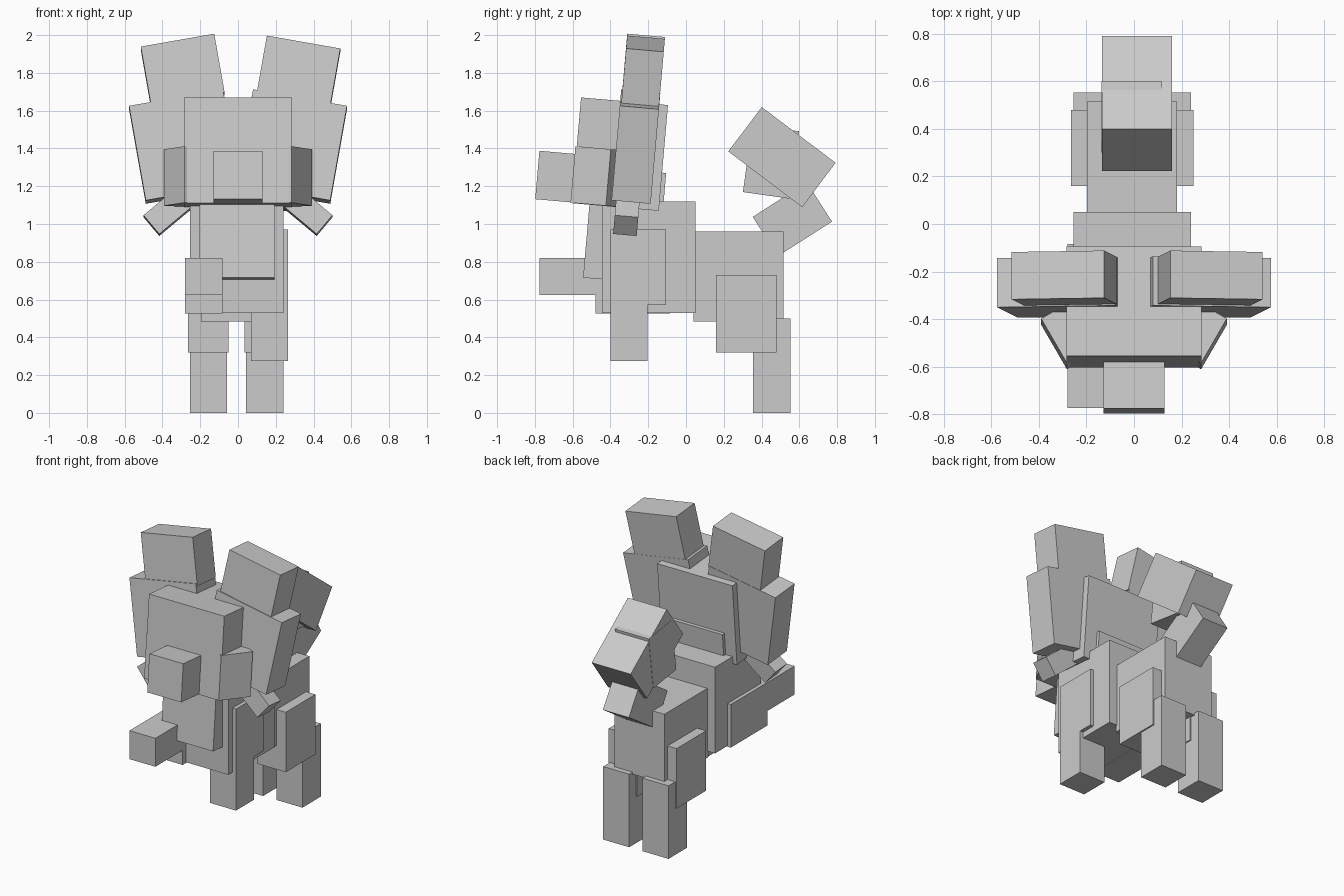
import bpy
from math import radians
from mathutils import Matrix, Vector

if "Cube" in bpy.data.objects:
    bpy.data.objects.remove(bpy.data.objects["Cube"])

grey = bpy.data.materials.new("light_grey")
grey.diffuse_color = (0.6, 0.6, 0.6, 1)
grey.use_nodes = True
grey.node_tree.nodes["Principled BSDF"].inputs["Base Color"].default_value = grey.diffuse_color


def block(name, center, size, tilt=0, roll=0, turn=0):
    """Box with pitch (tilt, about x), applied after roll (about y) and turn (about z)."""
    rot = (Matrix.Rotation(radians(tilt), 4, 'X')
           @ Matrix.Rotation(radians(roll), 4, 'Y')
           @ Matrix.Rotation(radians(turn), 4, 'Z'))
    bpy.ops.mesh.primitive_cube_add(size=1)
    ob = bpy.context.object
    ob.name = name
    ob.data.transform(Matrix.Translation(center) @ rot @ Matrix.Diagonal((*size, 1)))
    ob.data.materials.append(grey)
    return ob


def span(name, x, y, z):
    """Upright box given by its extents."""
    lo, hi = Vector((x[0], y[0], z[0])), Vector((x[1], y[1], z[1]))
    return block(name, (lo + hi) / 2, hi - lo)


LEAN = -5  # head group leans back

# Head, muzzle and neck fur
block("head", (0, -0.35, 1.37), (0.57, 0.462, 0.562), LEAN)
block("muzzle", (0, -0.68, 1.25), (0.257, 0.215, 0.257), LEAN)
block("neck_fur", (-0.005, -0.325, 0.993), (0.395, 0.39, 0.59), LEAN)

# Paired cheeks, ears and fur tufts
for side, s in (("left", -1), ("right", 1)):
    block(f"{side}_cheek", (s * 0.25, -0.455, 1.25), (0.2, 0.217, 0.3), LEAN, 0, -30 * s)
    block(f"{side}_ear", (s * 0.284, -0.265, 1.41), (0.505, 0.208, 0.51), LEAN, 10 * s)
    tip_x = 0.32 if s > 0 else -0.293
    block(f"{side}_ear_tip", (tip_x, -0.228, 1.81 if s < 0 else 1.80),
          (0.395, 0.2, 0.315), LEAN, 10 * s)
    block(f"{side}_tuft", (s * 0.332, -0.31, 1.097), (0.33, 0.125, 0.13), LEAN, 40 * s)

# Body
span("chest", (-0.255, 0.24), (-0.445, 0.05), (0.53, 1.12))
span("hindquarters", (-0.197, 0.18), (0.04, 0.515), (0.485, 0.96))

# Raised front leg
span("raised_upper_leg", (-0.28, -0.083), (-0.48, -0.085), (0.525, 0.82))
span("raised_paw", (-0.28, -0.083), (-0.775, -0.48), (0.625, 0.82))

# Hanging front leg
span("front_upper_leg", (0.068, 0.265), (-0.40, -0.105), (0.57, 0.97))
span("front_lower_leg", (0.068, 0.265), (-0.40, -0.205), (0.275, 0.57))

# Hind legs
for side, thigh, shin in (("left", (-0.265, -0.05), (-0.255, -0.058)),
                          ("right", (0.035, 0.25), (0.043, 0.24))):
    span(f"{side}_thigh", thigh, (0.16, 0.48), (0.32, 0.73))
    span(f"{side}_hind_leg", shin, (0.355, 0.553), (0, 0.5))

# Curled tail
block("tail_base", (-0.01, 0.563, 1.025), (0.197, 0.34, 0.247), 32.5)
block("tail_middle", (-0.01, 0.45, 1.33), (0.255, 0.25, 0.36), -8)
block("tail_tip", (0.012, 0.508, 1.354), (0.295, 0.49, 0.294), -37)
